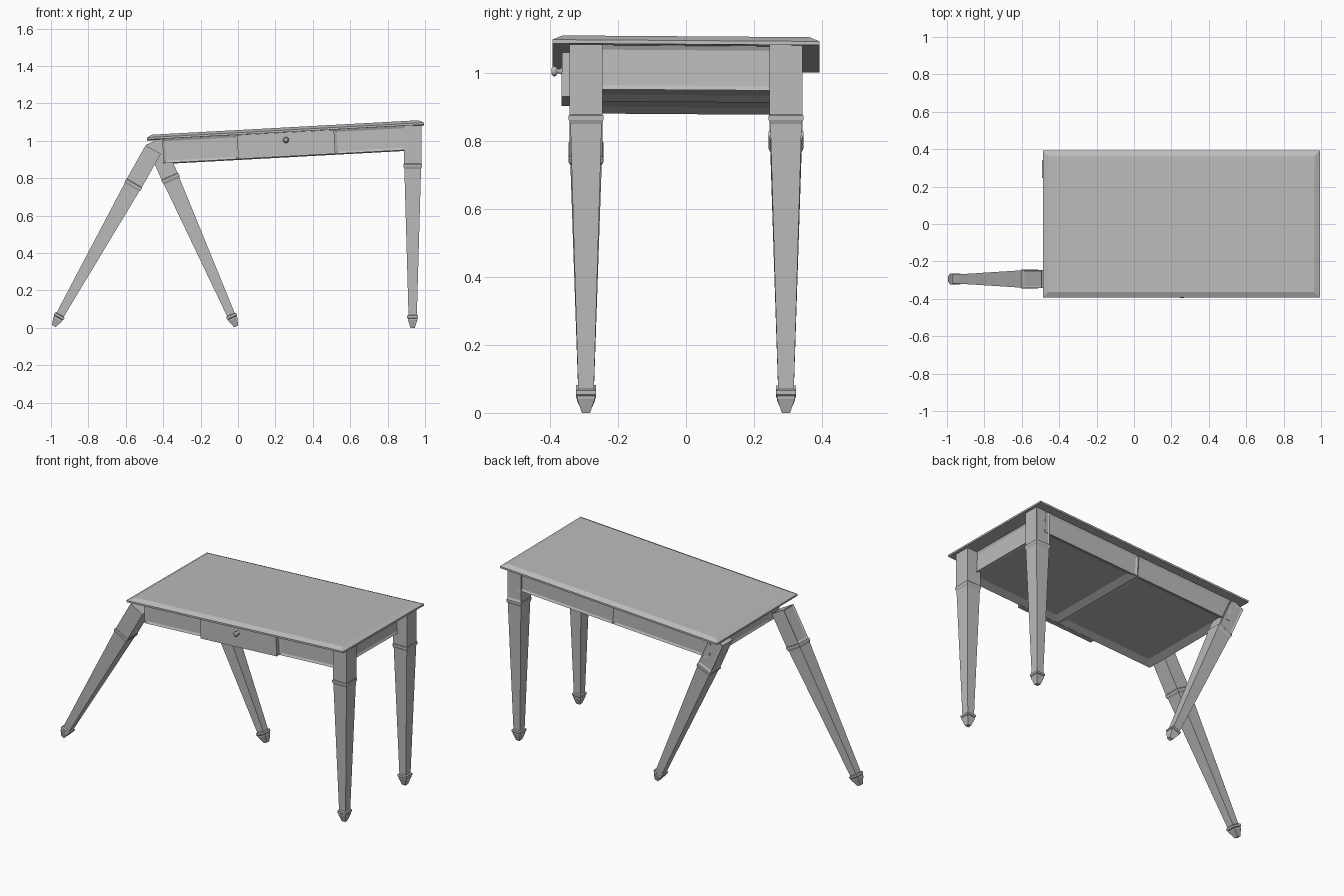
import bpy, bmesh
from math import radians, sin, cos, pi
from mathutils import Matrix, Vector

old = bpy.data.objects.get("Cube")
if old:
    bpy.data.objects.remove(old)

grey = bpy.data.materials.new("plain_grey")
grey.use_nodes = True
GREY = (0.5, 0.5, 0.5, 1)
grey.diffuse_color = GREY
grey.node_tree.nodes["Principled BSDF"].inputs["Base Color"].default_value = GREY

# The whole top assembly leans: its local origin is the middle of the top's underside
TILT = (Matrix.Translation((0.254, 0, 1.044))
        @ Matrix.Rotation(radians(-3.1), 4, 'Y') @ Matrix.Rotation(radians(-0.4), 4, 'X'))


def finish(bm, name, matrix, recalc=True):
    if recalc:
        bmesh.ops.recalc_face_normals(bm, faces=bm.faces)
    mesh = bpy.data.meshes.new(name)
    bm.to_mesh(mesh)
    bm.free()
    mesh.materials.append(grey)
    obj = bpy.data.objects.new(name, mesh)
    bpy.context.collection.objects.link(obj)
    obj.matrix_world = matrix
    return obj


def stack(bm, rings):
    """Skin rectangular rings given as (z, half x, half y)."""
    loops = [[bm.verts.new((sx * hx, sy * hy, z))
              for sx, sy in ((-1, -1), (1, -1), (1, 1), (-1, 1))] for z, hx, hy in rings]
    for low, high in zip(loops, loops[1:]):
        for i in range(4):
            j = (i + 1) % 4
            bm.faces.new((low[i], low[j], high[j], high[i]))
    bm.faces.new(loops[0][::-1])
    bm.faces.new(loops[-1])


def panel_board(name, cuts, low, high, panelled, margin, depth, place):
    """Flat board in local x/y facing +z, with sunken panels in the chosen cells."""
    bm = bmesh.new()
    cols = [(bm.verts.new((u, low, 0)), bm.verts.new((u, high, 0))) for u in cuts]
    faces = [bm.faces.new((a[0], b[0], b[1], a[1])) for a, b in zip(cols, cols[1:])]
    bm.normal_update()
    bmesh.ops.inset_individual(bm, faces=[faces[i] for i in panelled],
                               thickness=margin, depth=-depth)
    finish(bm, name, TILT @ place, recalc=False)


# Table top with a sloped rim
bm = bmesh.new()
stack(bm, [(0, 0.742, 0.393), (0.011, 0.742, 0.393), (0.025, 0.712, 0.363)])
finish(bm, "table_top", TILT)

# Body behind the panelled boards
HX, HY, DROP = 0.66, 0.34, 0.13
bm = bmesh.new()
stack(bm, [(-DROP + 0.02, HX - 0.008, HY - 0.008), (0, HX - 0.008, HY - 0.008)])
finish(bm, "body_core", TILT)


def upright(angle, distance):
    return (Matrix.Rotation(radians(angle), 4, 'Z') @ Matrix.Translation((0, -distance, 0))
            @ Matrix.Rotation(radians(90), 4, 'X'))


panel_board("front_apron", [-HX, -0.26, 0.26, HX], -DROP, 0, [0, 2], 0.018, 0.006, upright(0, HY))
panel_board("back_apron", [-HX, 0, HX], -DROP, 0, [0, 1], 0.018, 0.006, upright(180, HY))
for name, angle in (("right_apron", 90), ("left_apron", -90)):
    panel_board(name, [-HY, -0.258, 0.258, HY], -DROP, 0, [1], 0.018, 0.006, upright(angle, HX))
panel_board("underside", [-HX, 0, HX], -HY, HY, [0, 1], 0.06, 0.018,
            Matrix.Translation((0, 0, -DROP)) @ Matrix.Rotation(pi, 4, 'X'))

# Drawer front and turned knob
bm = bmesh.new()
stack(bm, [(-DROP, 0.26, 0.014), (-0.001, 0.26, 0.014)])
finish(bm, "drawer_front", TILT @ Matrix.Translation((0, -HY - 0.011, 0)))

bm = bmesh.new()
SIDES = 14
knob = [(0, 0.011), (0.004, 0.007), (0.012, 0.006), (0.017, 0.014), (0.024, 0.016), (0.03, 0.009)]
rings = [[bm.verts.new((r * cos(2 * pi * i / SIDES), r * sin(2 * pi * i / SIDES), z))
          for i in range(SIDES)] for z, r in knob]
for low, high in zip(rings, rings[1:]):
    for i in range(SIDES):
        j = (i + 1) % SIDES
        bm.faces.new((low[i], low[j], high[j], high[i])).smooth = True
bm.faces.new(rings[-1])
finish(bm, "drawer_knob", TILT @ Matrix.Translation((0, -HY - 0.025, -0.042))
       @ Matrix.Rotation(radians(90), 4, 'X'))

# Square tapered legs: foot, shaft, collar and panelled top block
LEG = [(0, 0.012), (0.042, 0.026), (0.05, 0.026), (0.054, 0.030), (0.066, 0.030), (0.07, 0.023),
       (0.85, 0.046), (0.862, 0.051), (0.874, 0.051), (0.878, 0.048), (1.083, 0.048)]


def leg(name, foot, lean, panels):
    bm = bmesh.new()
    stack(bm, [(z, h * 0.97, h) for z, h in LEG])
    bm.normal_update()
    chosen = [f for f in bm.faces if f.calc_center_median().z > 0.9
              and any(f.normal.dot(Vector(p)) > 0.9 for p in panels)]
    bmesh.ops.inset_individual(bm, faces=chosen, thickness=0.014, depth=-0.004)
    finish(bm, name, Matrix.Translation(foot) @ Matrix.Rotation(radians(lean), 4, 'Y'))


OUT, BACK = (-1, 0, 0), (0, 1, 0)
leg("front_left_leg", (0.934, -0.294, 0), 0, [])
leg("back_left_leg", (0.934, 0.294, 0), 0, [BACK])
leg("front_right_leg", (-0.985, -0.294, 0.010), 29.4, [OUT])
leg("back_right_leg", (-0.010, 0.294, 0.008), -23.9, [OUT, BACK])
